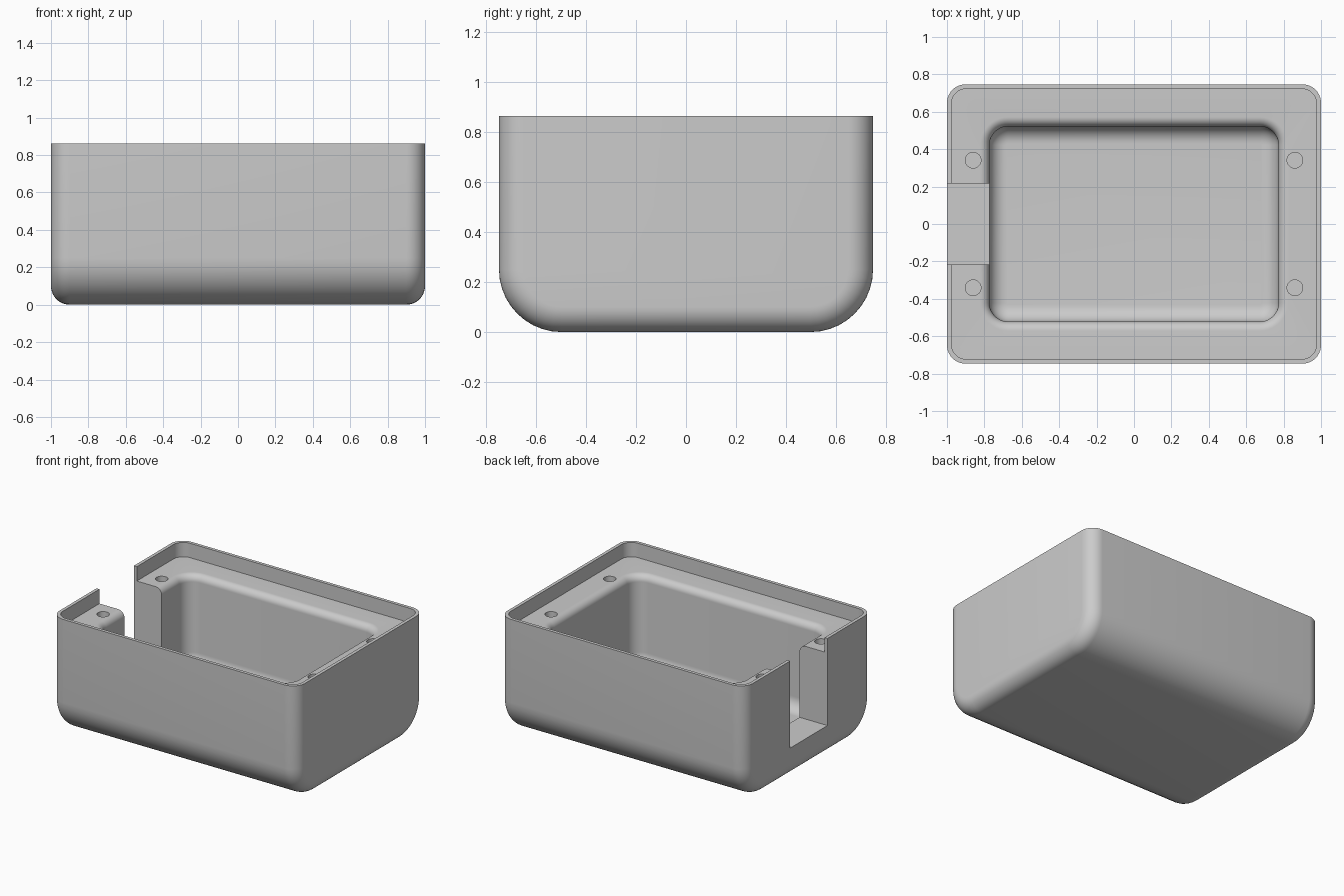
import bpy, bmesh, math

if "Cube" in bpy.data.objects:
    bpy.data.objects.remove(bpy.data.objects["Cube"])

TOP, SHELF, FLOOR, OPENING_Z = 0.863, 0.757, 0.1, 0.222
HX, HY = 1.0, 0.747          # outer half sizes
CX, CY = 0.773, 0.522        # cavity half sizes
END_R, BELLY_R = 0.1, 0.25   # end rounding, long bottom edge rounding
SEG = 10

grey = bpy.data.materials.new("light grey")
grey.diffuse_color = (0.6, 0.6, 0.6, 1)
grey.use_nodes = True
grey.node_tree.nodes["Principled BSDF"].inputs["Base Color"].default_value = grey.diffuse_color


def loft(name, loops):
    """Skin a stack of equal-length closed loops and cap both ends."""
    bm = bmesh.new()
    rings = [[bm.verts.new(p) for p in loop] for loop in loops]
    for a, b in zip(rings, rings[1:]):
        for i in range(len(a)):
            j = (i + 1) % len(a)
            bm.faces.new((a[i], a[j], b[j], b[i]))
    bm.faces.new(rings[0])
    bm.faces.new(rings[-1])
    bmesh.ops.recalc_face_normals(bm, faces=bm.faces)
    mesh = bpy.data.meshes.new(name)
    bm.to_mesh(mesh)
    bm.free()
    mesh.materials.append(grey)
    ob = bpy.data.objects.new(name, mesh)
    bpy.context.collection.objects.link(ob)
    return ob


def u_section(x, d):
    """U-shaped cross-section at x, inset by d."""
    w, r = HY - d, BELLY_R - d
    pts = [(x, -w, TOP)]
    for side, start in ((-1, math.pi), (1, 1.5 * math.pi)):
        for i in range(SEG + 1):
            a = start + i / SEG * math.pi / 2
            pts.append((x, side * (w - r) + r * math.cos(a), d + r + r * math.sin(a)))
    return pts + [(x, w, TOP)]


def rounded_rect(hx, hy, r, z):
    pts = []
    for k, (sx, sy) in enumerate(((1, 1), (-1, 1), (-1, -1), (1, -1))):
        for i in range(SEG + 1):
            a = (k + i / SEG) * math.pi / 2
            pts.append((sx * (hx - r) + r * math.cos(a), sy * (hy - r) + r * math.sin(a), z))
    return pts


def cut(target, cutter):
    mod = target.modifiers.new(cutter.name, "BOOLEAN")
    mod.operation, mod.solver, mod.object = "DIFFERENCE", "EXACT", cutter
    bpy.context.view_layer.objects.active = target
    bpy.ops.object.modifier_apply(modifier=mod.name)
    bpy.data.objects.remove(cutter)


# Outer body with rounded ends
steps = [i / SEG * math.pi / 2 for i in range(SEG + 1)]
right_end = [(HX - END_R + END_R * math.sin(a), END_R * (1 - math.cos(a))) for a in steps]
left_end = [(-x, d) for x, d in reversed(right_end)]
body = loft("enclosure_body", [u_section(x, d) for x, d in left_end + right_end])

# Cavity: filleted floor, straight wall, rounded shelf edge, thin lip
fr, sr, cr = 0.09, 0.05, 0.1
layers = []
for a in steps:
    d = fr * (1 - math.sin(a))
    layers.append(rounded_rect(CX - d, CY - d, cr - d, FLOOR + fr * (1 - math.cos(a))))
for a in steps:
    d = sr * (1 - math.cos(a))
    layers.append(rounded_rect(CX + d, CY + d, cr + d, SHELF - sr + sr * math.sin(a)))
for z in (SHELF, TOP + 0.1):
    layers.append(rounded_rect(HX - 0.024, HY - 0.024, 0.08, z))
cut(body, loft("cavity", layers))

# Cable opening through the left wall, with a sill above the floor
opening = [[(x, y, z) for x, y in ((-1.2, -0.217), (-0.67, -0.217), (-0.67, 0.217), (-1.2, 0.217))]
           for z in (OPENING_Z, TOP + 0.2)]
cut(body, loft("opening", opening))

# Screw holes in the shelf
for sx in (-1, 1):
    for sy in (-1, 1):
        ring = [[(sx * 0.86 + 0.042 * math.cos(i * math.pi / 16),
                  sy * 0.341 + 0.042 * math.sin(i * math.pi / 16), z) for i in range(32)]
                for z in (SHELF - 0.3, SHELF + 0.05)]
        cut(body, loft("screw_hole", ring))

bpy.ops.object.select_all(action="DESELECT")
body.select_set(True)
bpy.context.view_layer.objects.active = body
bpy.ops.object.shade_smooth_by_angle(angle=math.radians(30))
